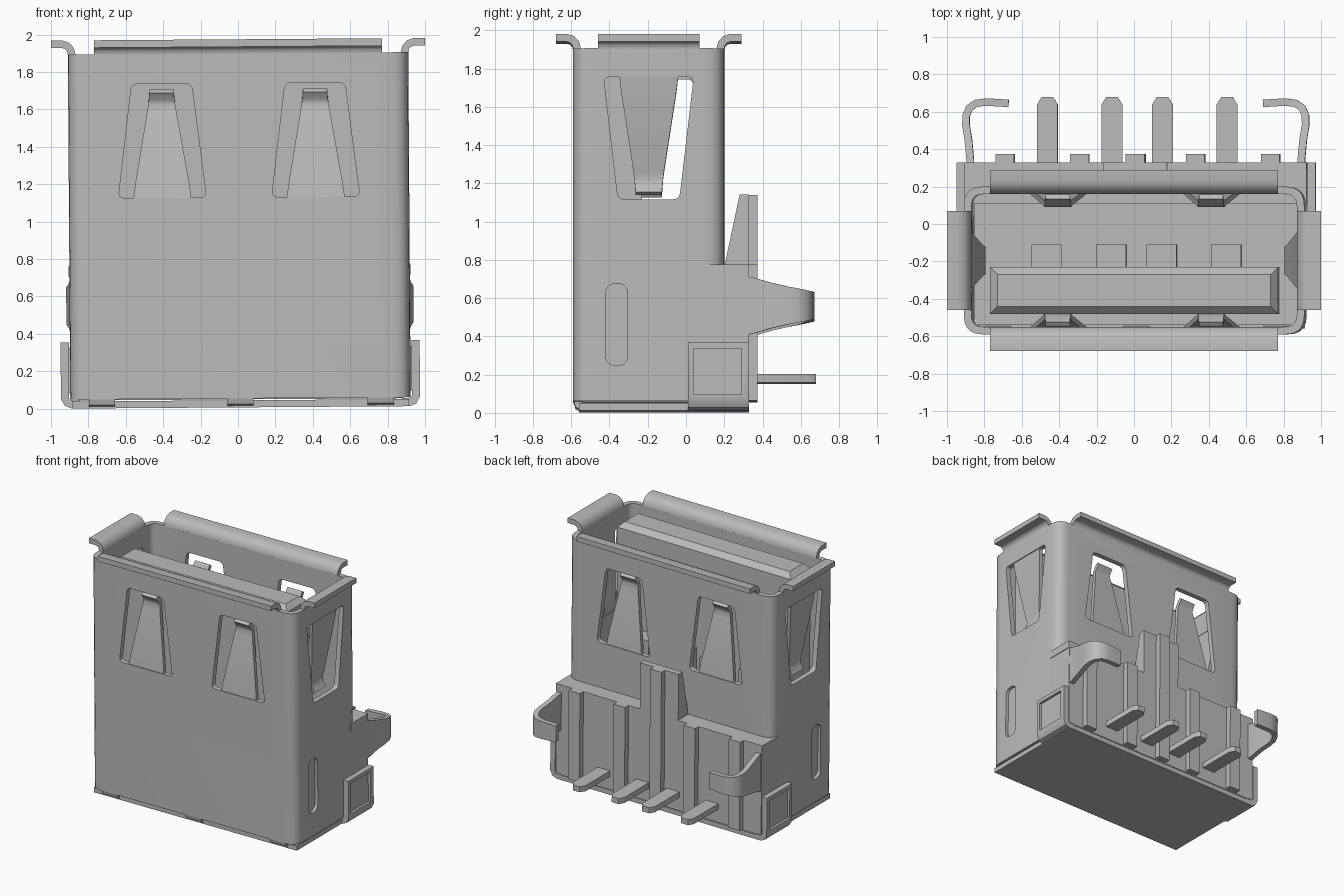
import bpy, bmesh
from math import radians
from mathutils import Vector, Matrix

if "Cube" in bpy.data.objects:
    bpy.data.objects.remove(bpy.data.objects["Cube"], do_unlink=True)

GREY = (0.5, 0.5, 0.5, 1)
metal = bpy.data.materials.new("plain grey")
metal.use_nodes = True
metal.diffuse_color = GREY
metal.node_tree.nodes["Principled BSDF"].inputs["Base Color"].default_value = GREY
parts = []


def finish(name, bm, keep=True):
    bmesh.ops.recalc_face_normals(bm, faces=bm.faces)
    mesh = bpy.data.meshes.new(name)
    bm.to_mesh(mesh)
    bm.free()
    ob = bpy.data.objects.new(name, mesh)
    bpy.context.collection.objects.link(ob)
    if keep:
        mesh.materials.append(metal)
        parts.append(ob)
    return ob


def rounded(pts, r, n=5):
    """Round every corner of a polygon."""
    out = []
    for i, p in enumerate(pts):
        p = Vector(p)
        a, b = Vector(pts[i - 1]) - p, Vector(pts[(i + 1) % len(pts)]) - p
        a, b = p + a.normalized() * r, p + b.normalized() * r
        for k in range(n + 1):
            t = k / n
            out.append(a * (1 - t) ** 2 + p * 2 * t * (1 - t) + b * t ** 2)
    return out


def rect(u0, u1, v0, v1):
    return [(u0, v0), (u1, v0), (u1, v1), (u0, v1)]


def prism(name, pts, lo, hi, place, keep=True):
    """Extrude a polygon; place maps (u, v, depth) to xyz."""
    bm = bmesh.new()
    a = [bm.verts.new(place(p[0], p[1], lo)) for p in pts]
    b = [bm.verts.new(place(p[0], p[1], hi)) for p in pts]
    bm.faces.new(a)
    bm.faces.new(b)
    for i in range(len(pts)):
        bm.faces.new((a[i - 1], a[i], b[i], b[i - 1]))
    return finish(name, bm, keep)


def box(name, x0, x1, y0, y1, z0, z1):
    return prism(name, rect(x0, x1, y0, y1), z0, z1, along_z)


def ribbon(name, path, thick, place):
    """Bent sheet: path of (u, v, centre, half width)."""
    bm = bmesh.new()
    rings = []
    for i, (u, v, c, h) in enumerate(path):
        p, q = path[max(i - 1, 0)], path[min(i + 1, len(path) - 1)]
        t = Vector((q[0] - p[0], q[1] - p[1])).normalized() * thick / 2
        rings.append([bm.verts.new(place(u - s * t.y, v + s * t.x, c + w * h))
                      for s, w in ((1, 1), (1, -1), (-1, -1), (-1, 1))])
    for a, b in zip(rings, rings[1:]):
        for k in range(4):
            bm.faces.new((a[k - 1], a[k], b[k], b[k - 1]))
    bm.faces.new(rings[0])
    bm.faces.new(rings[-1])
    return finish(name, bm)


def cut(ob, cutter):
    mod = ob.modifiers.new("cut", "BOOLEAN")
    mod.operation, mod.solver, mod.object = "DIFFERENCE", "EXACT", cutter
    bpy.context.view_layer.objects.active = ob
    bpy.ops.object.modifier_apply(modifier=mod.name)
    bpy.data.objects.remove(cutter, do_unlink=True)


def along_z(u, v, d): return (u, v, d)
def along_x(u, v, d): return (d, u, v)


# Wall frames: d is depth inward from the outer face, w runs along the wall
X, Y0, Y1, WALL, MID = 0.91, -0.59, 0.2, 0.04, -0.195
walls = {
    "front": lambda d, z, w: (w, Y0 + d, z),
    "back": lambda d, z, w: (w, Y1 - d, z),
    "left": lambda d, z, w: (X - d, w, z),
    "right": lambda d, z, w: (d - X, w, z),
}

# Folded sheet shell
shell = prism("shell", rounded(rect(-X, X, Y0, Y1), 0.1), 0.055, 1.9, along_z)
cut(shell, prism("bore", rounded(rect(-X + WALL, X - WALL, Y0 + WALL, Y1 - WALL), 0.065),
                 -0.1, 2.1, along_z, False))

for side, wall in walls.items():
    lateral = side in ("left", "right")
    # Rolled lip at the mouth
    c, h = (MID, 0.265) if lateral else (0, 0.77)
    lip = [(0.02, 1.88), (0.02, 1.9), (0.013, 1.927), (-0.005, 1.947), (-0.03, 1.955), (-0.09, 1.955)]
    ribbon(side + "_lip", [(d, z, c, h) for d, z in lip], 0.04, wall)

    # Spring windows and springs
    for c in ((MID,) if lateral else (-0.41, 0.41)):
        if lateral:
            shape = [(-0.16, 1.11), (0.16, 1.11), (0.235, 1.75), (-0.235, 1.75)]
            spring = [(0.02, 1.77, 0.155), (0.03, 1.68, 0.145), (0.085, 1.26, 0.08),
                      (0.095, 1.22, 0.075), (0.085, 1.18, 0.072), (0.06, 1.14, 0.068)]
        else:
            shape = [(-0.235, 1.13), (0.235, 1.13), (0.16, 1.74), (-0.16, 1.74)]
            spring = [(0.02, 1.11, 0.157), (0.03, 1.2, 0.145), (0.085, 1.59, 0.078),
                      (0.095, 1.63, 0.072), (0.085, 1.66, 0.068), (0.055, 1.7, 0.065)]
        cut(shell, prism("window", rounded([(c + w, z) for w, z in shape], 0.035), -0.1, 0.08,
                         lambda w, z, d: wall(d, z, w), False))
        ribbon(side + "_spring", [(d, z, c, h) for d, z, h in spring], 0.03, wall)

    # Long dimple slot in the side walls
    if lateral:
        cut(shell, prism("slot", rounded(rect(-0.42, -0.305, 0.24, 0.67), 0.057), -0.1, 0.025,
                         lambda w, z, d: wall(d, z, w), False))

# Bottom cover with folded tabs along the front
box("bottom_cover", -0.9, 0.9, -0.56, 0.33, 0.007, 0.045)
for x in (-0.74, 0, 0.75):
    ribbon("front_tab", [(-0.5, 0.027, x, 0.07), (-0.54, 0.027, x, 0.07),
                         (-0.562, 0.037, x, 0.07), (-0.57, 0.07, x, 0.07)],
           0.04, lambda u, v, w: (w, u, v))

# Moulded insulator: block, ledge, contact tongue
box("insulator", -0.865, 0.865, -0.54, 0.33, 0.05, 0.72)
box("insulator_ledge", -0.915, 0.915, 0.11, 0.33, 0.71, 0.77)
tongue = box("contact_tongue", -0.77, 0.77, -0.48, -0.23, 0.7, 1.89)
bm = bmesh.new()
bm.from_mesh(tongue.data)
rim = [e for e in bm.edges if min(v.co.z for v in e.verts) > 1.8]
bmesh.ops.bevel(bm, geom=rim, offset=0.04, segments=1, affect="EDGES")
bm.to_mesh(tongue.data)
bm.free()

# Rear ribs and central buttress
for x in (-0.7, -0.3, 0, 0.32, 0.72):
    box("rear_rib", x - 0.05, x + 0.05, 0.3, 0.375, 0.06, 0.77 if x else 1.14)
prism("rear_buttress", [(0.2, 0.76), (0.28, 1.14), (0.33, 1.14), (0.33, 0.76)],
      -0.17, 0.17, along_x)

# Solder pins and their contacts
for x in (-0.475, -0.13, 0.14, 0.485):
    prism("solder_pin", [(x - 0.055, 0.25), (x + 0.055, 0.25), (x + 0.055, 0.64),
                         (x + 0.03, 0.68), (x - 0.03, 0.68), (x - 0.055, 0.64)],
          0.155, 0.2, along_z)
    box("contact", x - 0.08, x + 0.08, -0.24, -0.11, 0.7, 1.08)

# Paired side features: wall extension, retaining clip, framed ear
for s, side in ((1, "left"), (-1, "right")):
    def flat(u, v, w): return (s * u, v, w)
    def upright(u, v, w): return (s * u, w, v)

    prism(side + "_wall_extension", rect(0.86, X, 0.1, 0.33), 0.055, 0.71, flat)
    clip = [(0.89, 0.25, 0.15), (0.885, 0.34, 0.15), (0.895, 0.45, 0.118), (0.908, 0.53, 0.1),
            (0.907, 0.58, 0.09), (0.89, 0.62, 0.08), (0.855, 0.645, 0.073),
            (0.8, 0.652, 0.07), (0.68, 0.645, 0.065)]
    ribbon(side + "_clip", [(u, v, 0.555, h) for u, v, h in clip], 0.04, flat)

    bend = [(0.86, 0.029), (0.9, 0.029), (0.925, 0.038), (0.938, 0.06), (0.938, 0.36)]
    ear = ribbon(side + "_ear", [(u, v, 0.17, 0.16) for u, v in bend], 0.044, upright)
    cut(ear, prism("ear_window", rect(0.04, 0.29, 0.09, 0.33), 0.85, 1.1,
                   lambda y, z, d: (s * d, y, z), False))
    prism(side + "_latch_block", rect(0.85, 0.94, 0.04, 0.29), 0.09, 0.33, flat)

# Slight lean of the whole part, then shading
pivot = Matrix.Translation((0, 0, 1.95))
lean = pivot @ Matrix.Rotation(radians(-0.4), 4, "Y") @ pivot.inverted()
bpy.ops.object.select_all(action="DESELECT")
for ob in parts:
    ob.data.transform(lean)
    ob.select_set(True)
bpy.context.view_layer.objects.active = shell
bpy.ops.object.shade_smooth_by_angle(angle=radians(35))
